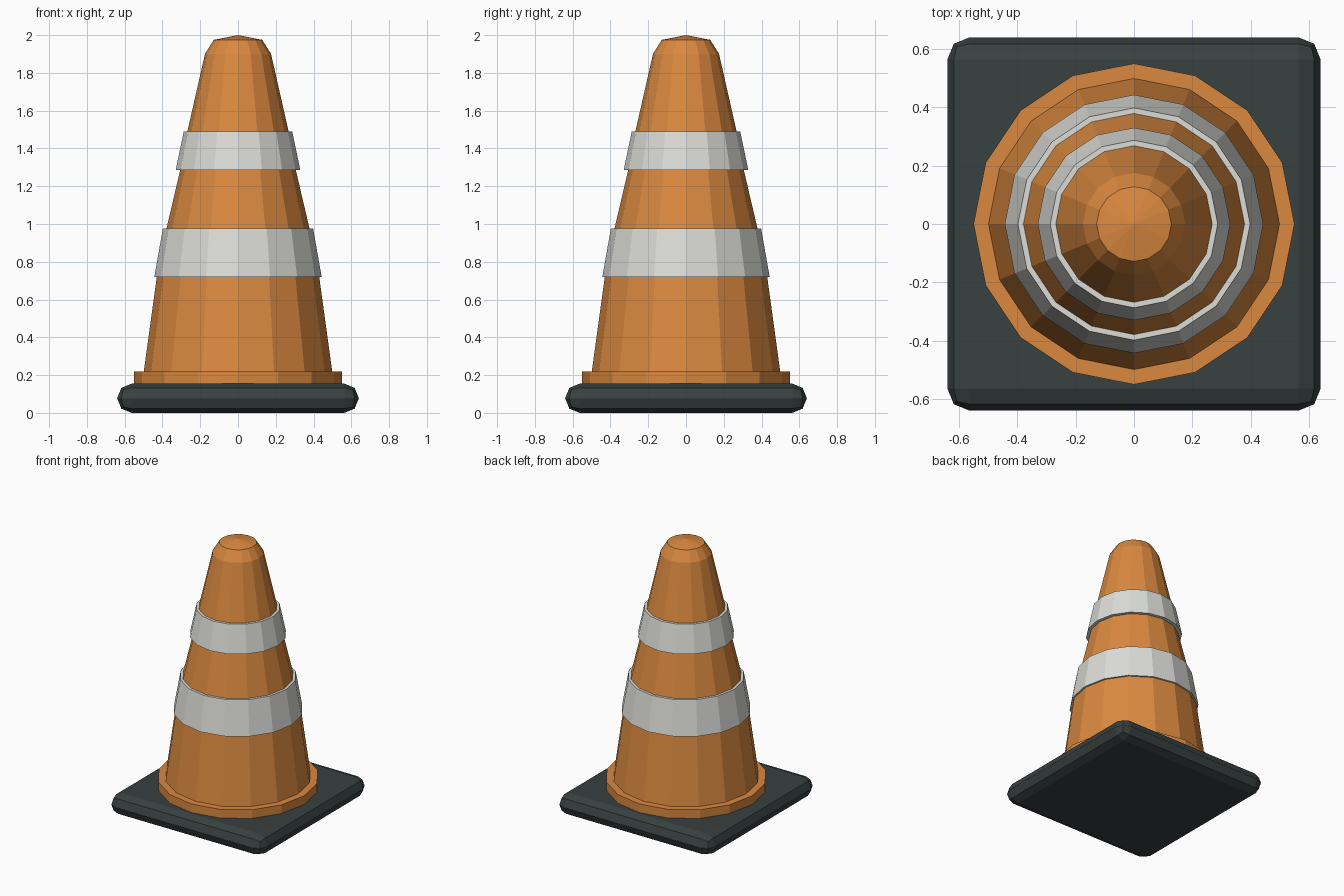
import bpy
import bmesh
from math import cos, sin, tau

cube = bpy.data.objects.get("Cube")
if cube:
    bpy.data.objects.remove(cube, do_unlink=True)

SIDES = 16


def make_material(name, rgb):
    mat = bpy.data.materials.new(name)
    mat.use_nodes = True
    mat.diffuse_color = (*rgb, 1)
    mat.node_tree.nodes["Principled BSDF"].inputs["Base Color"].default_value = (*rgb, 1)
    return mat


orange = make_material("orange plastic", (0.70, 0.25, 0.05))
white = make_material("pale grey stripe", (0.71, 0.72, 0.68))
dark = make_material("dark rubber", (0.04, 0.052, 0.052))


def add_object(name, bm, mat):
    bmesh.ops.recalc_face_normals(bm, faces=bm.faces)
    mesh = bpy.data.meshes.new(name)
    bm.to_mesh(mesh)
    bm.free()
    mesh.materials.append(mat)
    obj = bpy.data.objects.new(name, mesh)
    bpy.context.collection.objects.link(obj)
    return obj


def lathe(name, profile, mat, apex=None):
    """Faceted solid of revolution from (radius, height) pairs."""
    bm = bmesh.new()
    rings = [[bm.verts.new((r * cos(tau * i / SIDES), r * sin(tau * i / SIDES), z))
              for i in range(SIDES)] for r, z in profile]
    for low, high in zip(rings, rings[1:]):
        for i in range(SIDES):
            j = (i + 1) % SIDES
            bm.faces.new((low[i], low[j], high[j], high[i]))
    bm.faces.new(rings[0])
    if apex is None:
        bm.faces.new(rings[-1])
    else:
        tip = bm.verts.new((0, 0, apex))
        for i in range(SIDES):
            bm.faces.new((rings[-1][i], rings[-1][(i + 1) % SIDES], tip))
    return add_object(name, bm, mat)


# Square rubber base with rounded edges
bm = bmesh.new()
bmesh.ops.create_cube(bm, size=1)
for v in bm.verts:
    v.co = (v.co.x * 1.28, v.co.y * 1.28, (v.co.z + 0.5) * 0.155)
bmesh.ops.bevel(bm, geom=bm.edges[:], offset=0.077, offset_type='OFFSET',
                segments=2, profile=0.5, affect='EDGES')
add_object("base", bm, dark)

# Collar where the cone meets the base
lathe("collar", [(0.55, 0.14), (0.55, 0.22)], orange)

# Cone body with a chamfered shoulder and shallow pointed cap
lathe("cone_body", [(0.50, 0.21), (0.43, 0.72), (0.38, 0.97), (0.305, 1.29),
                    (0.268, 1.49), (0.175, 1.90), (0.128, 1.975)], orange, apex=2.0)

# Reflective bands
lathe("lower_band", [(0.443, 0.72), (0.398, 0.975)], white)
lathe("upper_band", [(0.33, 1.285), (0.287, 1.49)], white)
